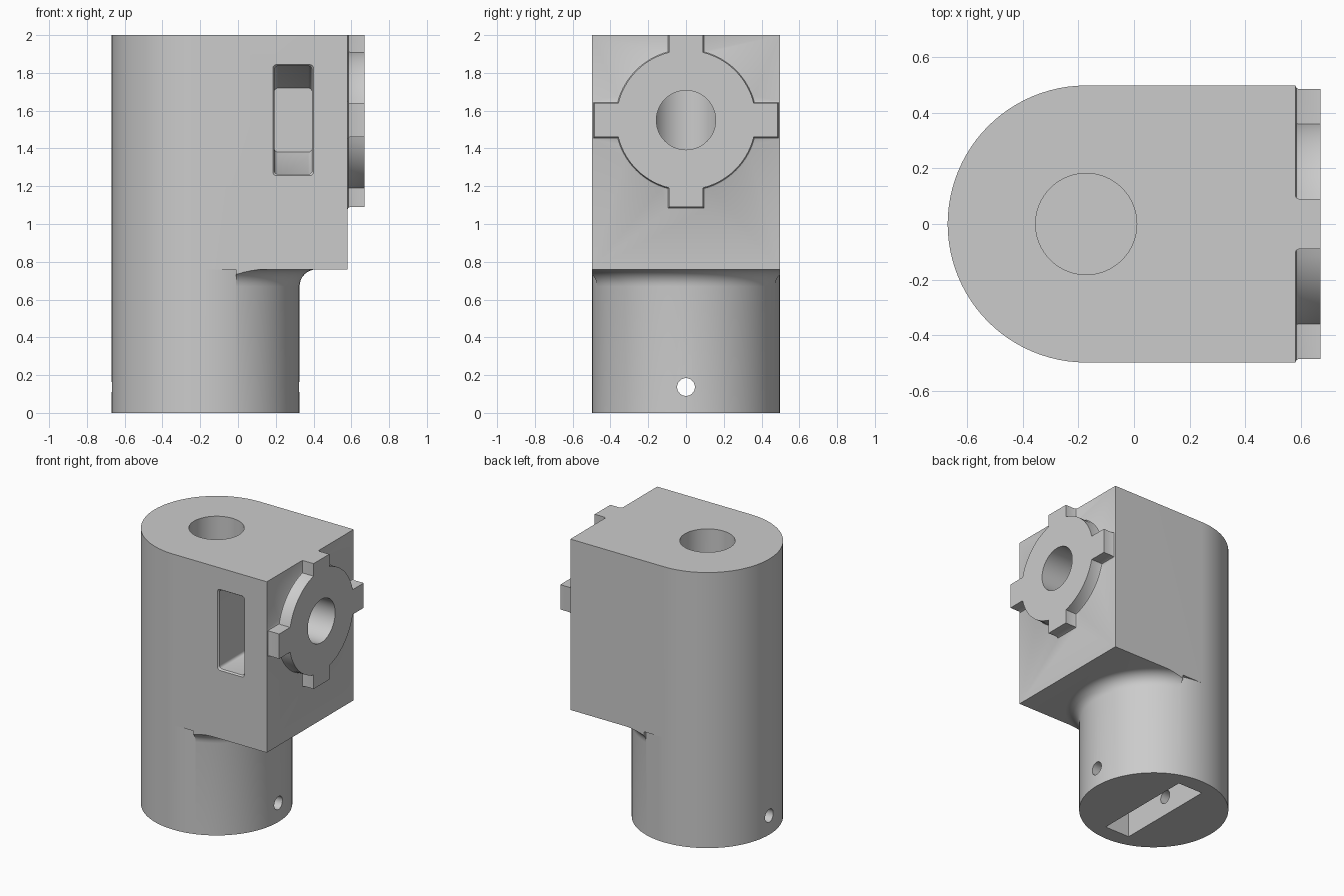
import bpy, bmesh, math
from mathutils import Matrix, Vector

cube = bpy.data.objects.get("Cube")
if cube:
    bpy.data.objects.remove(cube, do_unlink=True)

R, CX, SEG = 0.498, -0.172, 96      # post radius, axis and smoothness
SHELF, TOP, FACE = 0.76, 2.0, 0.58  # block underside, top and mounting face
BOLT_Z = 1.55

grey = bpy.data.materials.new("light grey")
grey.use_nodes = True
grey.diffuse_color = (0.6, 0.6, 0.6, 1)
grey.node_tree.nodes["Principled BSDF"].inputs["Base Color"].default_value = (0.6, 0.6, 0.6, 1)


def loft(name, sections, ring=False):
    """Skin equal-length loops; cap the ends or close into a ring."""
    bm = bmesh.new()
    loops = [[bm.verts.new(p) for p in s] for s in sections]
    n = len(loops[0])
    pairs = list(zip(loops, loops[1:])) + ([(loops[-1], loops[0])] if ring else [])
    for a, b in pairs:
        for i in range(n):
            j = (i + 1) % n
            bm.faces.new((a[i], a[j], b[j], b[i]))
    if not ring:
        bm.faces.new(loops[0][::-1])
        bm.faces.new(loops[-1])
    bmesh.ops.recalc_face_normals(bm, faces=bm.faces)
    mesh = bpy.data.meshes.new(name)
    bm.to_mesh(mesh)
    bm.free()
    obj = bpy.data.objects.new(name, mesh)
    mesh.materials.append(grey)
    bpy.context.collection.objects.link(obj)
    return obj


def prism(name, outline, z0, z1):
    return loft(name, [[(x, y, z) for x, y in outline] for z in (z0, z1)])


def arc(cx, cy, r, a0, a1, n):
    return [(cx + r * math.cos(a0 + (a1 - a0) * i / n),
             cy + r * math.sin(a0 + (a1 - a0) * i / n)) for i in range(n + 1)]


def box(name, x0, x1, y0, y1, z0, z1):
    return prism(name, [(x0, y0), (x1, y0), (x1, y1), (x0, y1)], z0, z1)


def rod_x(name, r, z, x0, x1):
    pts = arc(0, z, r, 0, math.tau, 48)[:-1]
    return loft(name, [[(x, p, q) for p, q in pts] for x in (x0, x1)])


def combine(target, tool, operation):
    mod = target.modifiers.new(operation, 'BOOLEAN')
    mod.operation, mod.object, mod.solver = operation, tool, 'EXACT'
    bpy.context.view_layer.objects.active = target
    bpy.ops.object.modifier_apply(modifier=mod.name)
    bpy.data.objects.remove(tool, do_unlink=True)


# Block with a rounded rear, standing on a round post
body = prism("bracket_body", arc(CX, 0, R, math.pi / 2, 3 * math.pi / 2, SEG // 2)
             + [(FACE, -R), (FACE, R)], SHELF, TOP)
combine(body, prism("post", arc(CX, 0, R, 0, math.tau, SEG)[:-1], 0, SHELF), 'UNION')

# Fillet under the overhang, trimmed to the block sides
F = 0.09
section = [(R - 0.06, SHELF - F)] + arc(R + F, SHELF - F, F, math.pi, math.pi / 2, 8)
section += [(R + F, SHELF + 0.02), (R - 0.06, SHELF + 0.02)]
fillet = loft("fillet", [[(CX + r * math.cos(a), r * math.sin(a), z) for r, z in section]
                         for a in (math.tau * i / SEG for i in range(SEG))], ring=True)
combine(fillet, box("trim", -0.01, 1, -R, R, 0, 1), 'INTERSECT')
combine(body, fillet, 'UNION')


# Raised round boss with four keys and a small flare at its root
def boss_outline(x, o):
    w, r = 0.09 + o, 0.37 + o
    a = math.asin(w / r)
    reach = [0.485 + o, TOP - BOLT_Z, 0.485 + o, 0.46 + o]
    pts = []
    for k in range(4):
        quarter = [(reach[k], -w), (reach[k], w)] + arc(0, 0, r, a, math.pi / 2 - a, 14)
        turn = Matrix.Rotation(k * math.pi / 2, 2)
        pts += [turn @ Vector(p) for p in quarter]
    return [(x, p.x, BOLT_Z + p.y) for p in pts]


boss = loft("keyed_boss", [boss_outline(x, o) for x, o in
            ((FACE - 0.02, 0.012), (FACE, 0.012), (FACE + 0.004, 0.004),
             (FACE + 0.013, 0), (0.67, 0))])
combine(body, boss, 'UNION')

# Vertical socket, bolt hole and cross pin hole
combine(body, prism("socket", arc(CX, 0, 0.182, 0, math.tau, 64)[:-1], 1.25, 2.1), 'DIFFERENCE')
combine(body, rod_x("bolt_hole", 0.157, BOLT_Z, CX, 0.8), 'DIFFERENCE')
combine(body, rod_x("pin_hole", 0.047, 0.137, -0.8, 0.8), 'DIFFERENCE')

# Slot in the foot
combine(body, box("foot_slot", CX - 0.1, CX + 0.1, -0.38, 0.38, -0.1, 0.45), 'DIFFERENCE')


# Nut pocket with eased mouth and a narrowing inner end
def pocket_section(y, w, h):
    c = 0.02
    pts = []
    for k, (sx, sz) in enumerate(((1, 1), (-1, 1), (-1, -1), (1, -1))):
        pts += arc(0.292 + sx * (w - c), BOLT_Z + sz * (h - c), c,
                   k * math.pi / 2, (k + 1) * math.pi / 2, 4)
    return [(x, y, z) for x, z in pts]


pocket = loft("nut_pocket", [pocket_section(*s) for s in
              ((-0.6, 0.108, 0.294), (-R, 0.108, 0.294), (-R + 0.012, 0.1, 0.286),
               (0.02, 0.1, 0.286), (0.25, 0.1, 0.17))])
combine(body, pocket, 'DIFFERENCE')

# Smooth curves, crisp edges
bpy.ops.object.select_all(action='DESELECT')
body.select_set(True)
bpy.context.view_layer.objects.active = body
bpy.ops.object.shade_smooth_by_angle(angle=math.radians(30))
